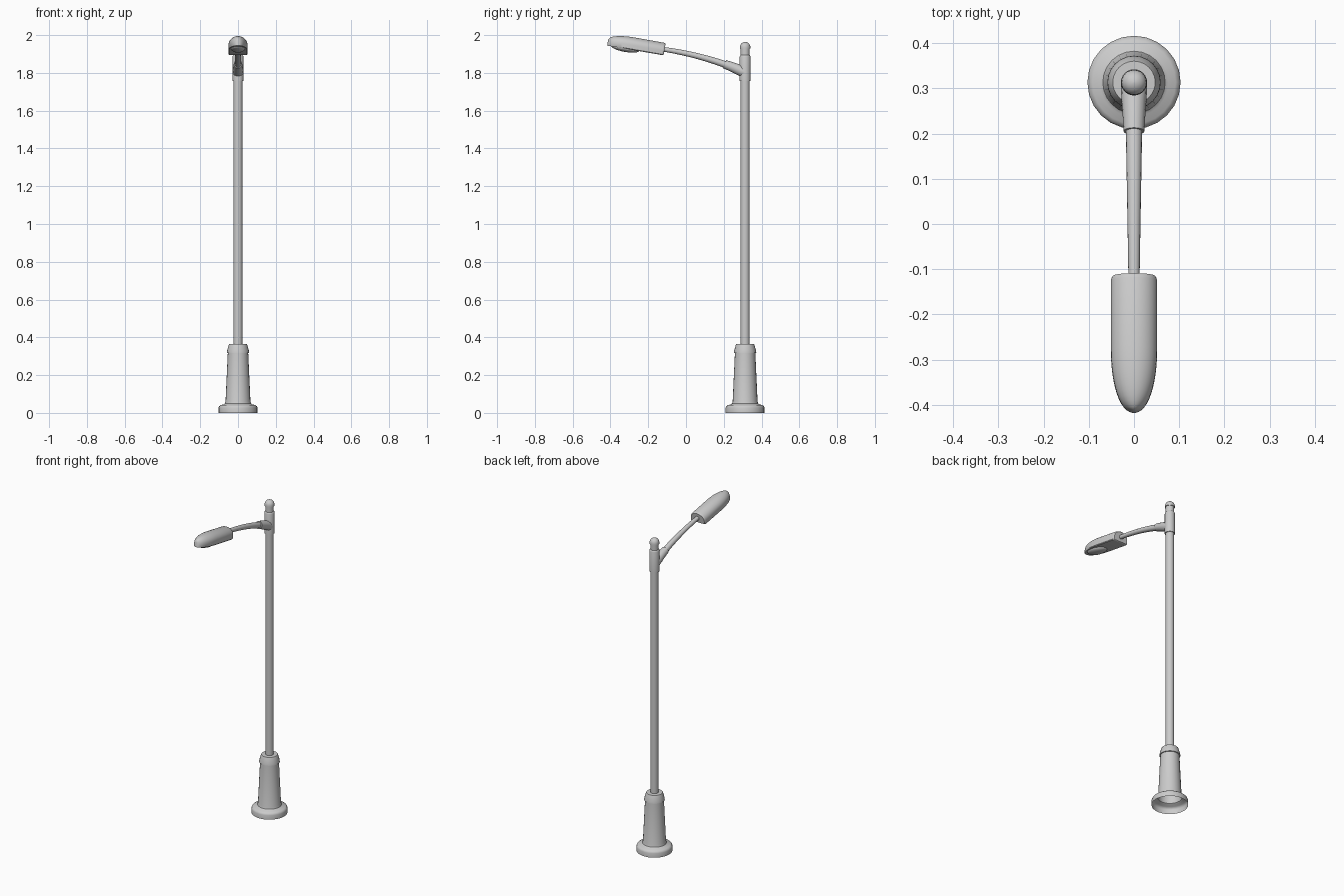
import bpy, bmesh, math
from mathutils import Vector

if "Cube" in bpy.data.objects:
    bpy.data.objects.remove(bpy.data.objects["Cube"])

POST_Y = 0.313


def finish(name, bm, loc=(0, 0, 0), tilt=0.0, angle=35):
    bmesh.ops.recalc_face_normals(bm, faces=bm.faces)
    me = bpy.data.meshes.new(name)
    bm.to_mesh(me)
    bm.free()
    ob = bpy.data.objects.new(name, me)
    bpy.context.collection.objects.link(ob)
    ob.location = loc
    ob.rotation_euler.x = tilt
    bpy.ops.object.select_all(action='DESELECT')
    ob.select_set(True)
    bpy.context.view_layer.objects.active = ob
    bpy.ops.object.shade_smooth_by_angle(angle=math.radians(angle))
    return ob


def loft(bm, rings, cap_start=True, cap_end=True):
    loops = [[bm.verts.new(p) for p in r] for r in rings]
    n = len(loops[0])
    for a, b in zip(loops, loops[1:]):
        for i in range(n):
            j = (i + 1) % n
            bm.faces.new((a[i], a[j], b[j], b[i]))
    if cap_start:
        bm.faces.new(loops[0])
    if cap_end:
        bm.faces.new(loops[-1])


def lathe(name, profile, sides=24, cap_start=False, cap_end=True):
    bm = bmesh.new()
    rings = [[(r * math.cos(2 * math.pi * i / sides), r * math.sin(2 * math.pi * i / sides), z)
              for i in range(sides)] for r, z in profile]
    loft(bm, rings, cap_start, cap_end)
    return finish(name, bm, (0, POST_Y, 0))


def tube(name, path, sides=16):
    # path: (y, z, radius), swept in the x = 0 plane
    bm = bmesh.new()
    rings = []
    for k, (y, z, r) in enumerate(path):
        a, b = path[max(k - 1, 0)], path[min(k + 1, len(path) - 1)]
        t = Vector((0, b[0] - a[0], b[1] - a[1])).normalized()
        n = Vector((1, 0, 0)).cross(t)
        rings.append([Vector((0, y, z)) + r * (Vector((math.cos(u), 0, 0)) + n * math.sin(u))
                      for u in (2 * math.pi * i / sides for i in range(sides))])
    loft(bm, rings)
    return finish(name, bm)


# Hollow flared base, open underneath
lathe("base", [(0.103, 0), (0.103, 0.027), (0.1, 0.035), (0.092, 0.041), (0.076, 0.045),
               (0.069, 0.05), (0.066, 0.06), (0.054, 0.318)], cap_end=False)
lathe("base_collar", [(0.05, 0.316), (0.059, 0.318), (0.058, 0.328), (0.05, 0.358),
                      (0.047, 0.365), (0.024, 0.366)], cap_end=False)

# Pole, top sleeve and domed cap
lathe("pole", [(0.024, 0.32), (0.024, 1.76)])
lathe("pole_sleeve", [(0.022, 1.757), (0.029, 1.757), (0.029, 1.885), (0.0265, 1.892),
                      (0.024, 1.894), (0.024, 1.932)])
dome = [(0.028 * math.cos(t), 1.936 + 0.028 * math.sin(t))
        for t in (math.radians(a) for a in (0, 18, 36, 54, 72, 87))]
lathe("pole_cap", [(0.022, 1.928), (0.028, 1.928)] + dome)

# Bracket and curved tapering arm
tube("arm_bracket", [(0.31, 1.803, 0.029), (0.28, 1.816, 0.028), (0.24, 1.833, 0.025),
                     (0.205, 1.846, 0.023)])
arm = []
for i in range(11):
    t = i / 10
    y = (1 - t) ** 2 * 0.23 + 2 * t * (1 - t) * 0.06 + t * t * -0.14
    z = (1 - t) ** 2 * 1.836 + 2 * t * (1 - t) * 1.9 + t * t * 1.928
    arm.append((y, z, 0.0185 - 0.0065 * t))
tube("arm", arm)

# Lamp head: arch section with flat bottom, rounded nose
TILT = math.radians(-9.8)
HEAD = (0, -0.119, 1.893)
LENGTH = 0.303


def section(u, w, h, lift=0.0):
    pts = [(-0.93 * w, lift), (0.93 * w, lift), (w, lift + 0.06 * h)]
    side = 0.38 * h
    for i in range(15):
        a = math.pi * i / 14
        pts.append((w * math.cos(a), lift + side + (h - side) * math.sin(a)))
    pts.append((-w, lift + 0.06 * h))
    return [(x, -u, z) for x, z in pts]


rings = [section(0, 0.046, 0.058, 0.003), section(0.003, 0.049, 0.063, 0.001),
         section(0.01, 0.051, 0.066)]
nose = 0.165
for i in range(13):
    t = math.sin(math.radians(87) * i / 12)
    k = math.sqrt(1 - t * t)
    rings.append(section(nose + (LENGTH - nose) * t, 0.051 * k ** 0.9,
                         0.067 * (0.4 + 0.6 * k ** 0.8)))
bm = bmesh.new()
loft(bm, rings)
finish("lamp_head", bm, HEAD, TILT, 40)

# Lens bulging under the head
bm = bmesh.new()
bmesh.ops.create_uvsphere(bm, u_segments=24, v_segments=12, radius=1)
bmesh.ops.scale(bm, vec=(0.038, 0.075, 0.019), verts=bm.verts)
bmesh.ops.translate(bm, vec=(0, -0.205, 0.002), verts=bm.verts)
finish("lamp_lens", bm, HEAD, TILT)
